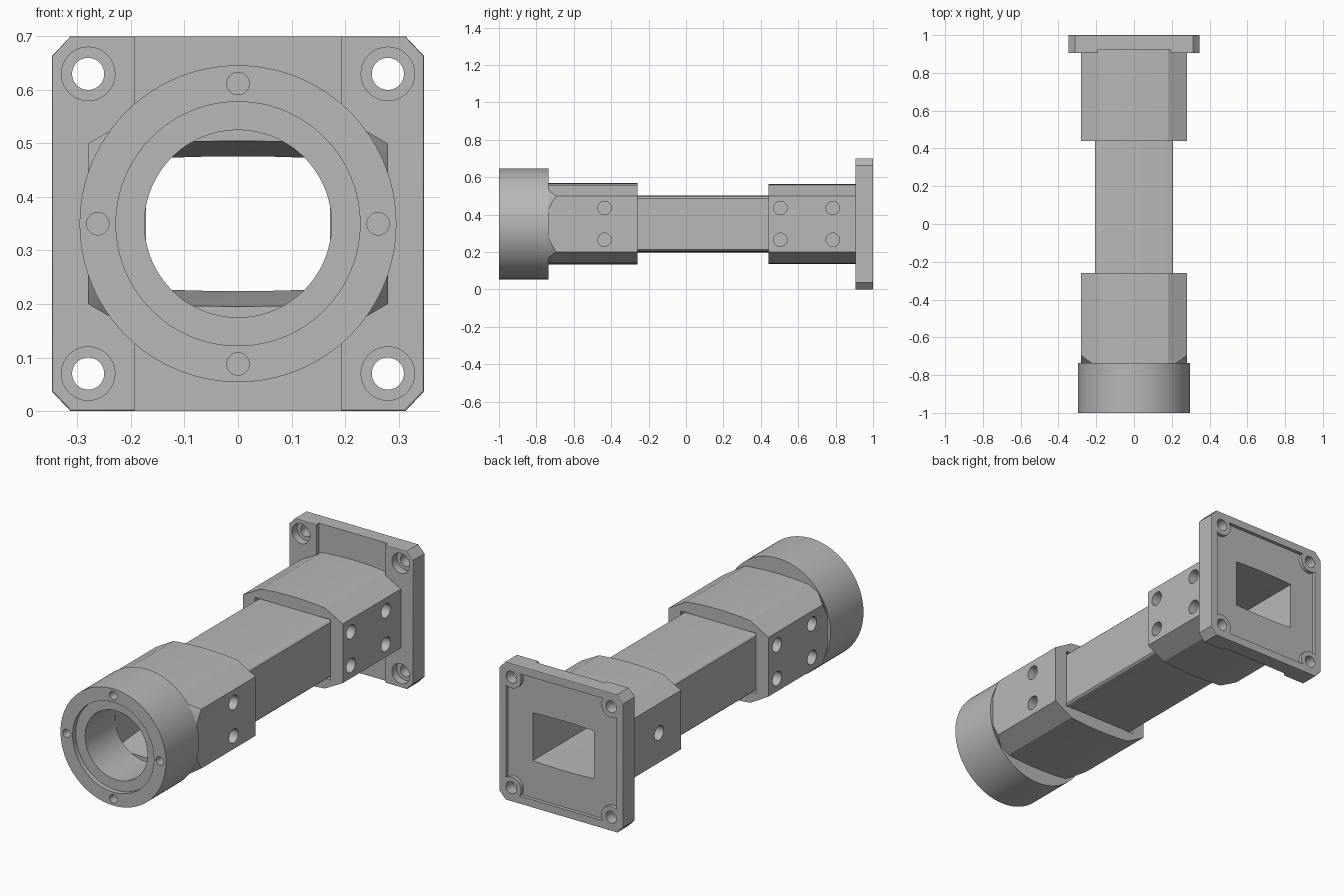
import bpy, bmesh, math
from mathutils import Matrix

if "Cube" in bpy.data.objects:
    bpy.data.objects.remove(bpy.data.objects["Cube"])

AXIS = 0.35   # height of the long axis
grey = bpy.data.materials.new("machined_grey")
grey.use_nodes = True
grey.diffuse_color = (0.48, 0.48, 0.48, 1)
grey.node_tree.nodes["Principled BSDF"].inputs["Base Color"].default_value = grey.diffuse_color


def make(name, bm):
    bmesh.ops.recalc_face_normals(bm, faces=bm.faces)
    mesh = bpy.data.meshes.new(name)
    bm.to_mesh(mesh)
    bm.free()
    mesh.materials.append(grey)
    ob = bpy.data.objects.new(name, mesh)
    bpy.context.collection.objects.link(ob)
    return ob


def loft(name, stations):
    """Skin closed (x, z) outlines placed along y, with z measured from the axis."""
    bm = bmesh.new()
    rings = [[bm.verts.new((x, y, z + AXIS)) for x, z in outline] for y, outline in stations]
    n = len(rings[0])
    for a, b in zip(rings, rings[1:]):
        for i in range(n):
            bm.faces.new((a[i], a[(i + 1) % n], b[(i + 1) % n], b[i]))
    bm.faces.new(rings[0])
    bm.faces.new(rings[-1])
    return make(name, bm)


def prism(name, outline, y0, y1):
    return loft(name, [(y0, outline), (y1, outline)])


def crowned(corners, crown, steps=12):
    """Symmetric outline: side corners from low to high, then a gently arched top."""
    sx, sz = corners[-1]
    arch = []
    for i in range(1, steps):
        t = 1 - 2 * i / steps
        arch.append((sx * t, sz + (crown - sz) * (1 - t * t)))
    top = list(corners) + arch + [(-x, z) for x, z in reversed(corners)]
    return top + [(-x, -z) for x, z in top]


def rect(w, h):
    return [(w, -h), (w, h), (-w, h), (-w, -h)]


def rod(name, r, start, end, x=0, z=0, r2=None, along_x=False, y=0, segs=64):
    """Cylinder or cone along y, or along x at a given y."""
    bm = bmesh.new()
    bmesh.ops.create_cone(bm, cap_ends=True, segments=segs, radius1=r,
                          radius2=r if r2 is None else r2, depth=abs(end - start))
    mid = (start + end) / 2
    if along_x:
        turn, pos = Matrix.Rotation(math.pi / 2, 4, 'Y'), (mid, y, z + AXIS)
    else:
        turn, pos = Matrix.Rotation(-math.pi / 2, 4, 'X'), (x, mid, z + AXIS)
    bm.transform(Matrix.Translation(pos) @ turn)
    return make(name, bm)


def combine(ob, tools, operation='DIFFERENCE'):
    for tool in tools:
        mod = ob.modifiers.new("cut", 'BOOLEAN')
        mod.operation, mod.solver, mod.object = operation, 'EXACT', tool
        bpy.context.view_layer.objects.active = ob
        bpy.ops.object.modifier_apply(modifier=mod.name)
        bpy.data.objects.remove(tool)


def duct():
    """Inner passage, tapering down behind the round collar."""
    def section(h):
        return crowned([(0.172, h - 0.005)], h)
    return loft("duct_cutter", [(-0.8, section(0.16)), (-0.68, section(0.15)),
                                (-0.42, section(0.126)), (1.1, section(0.126))])


def side_holes(side, spots):
    return [rod("hole_cutter", 0.036, side * 0.215, side * 0.35, along_x=True, y=y, z=z, segs=32)
            for y, z in spots]


def pairs(*ys):
    return [(y, z) for y in ys for z in (-0.085, 0.085)]


# Round collar with stepped bore and four face holes
collar = rod("round_collar", 0.296, -1.0, -0.735, segs=96)
cuts = [rod("bore_cutter", 0.175, -1.1, -0.6, segs=96),
        rod("step_cutter", 0.228, -1.1, -0.975, segs=96)]
for k in range(4):
    a = k * math.pi / 2
    cuts.append(rod("hole_cutter", 0.021, -1.1, -0.92, 0.262 * math.cos(a),
                    0.262 * math.sin(a), segs=32))
combine(collar, cuts)

# Front sleeve, turned to a cone where it meets the collar
front = prism("front_sleeve", crowned([(0.28, 0.15), (0.18, 0.208)], 0.218), -0.735, -0.26)
combine(front, [rod("cone_cutter", 0.289, -0.736, 0.0, r2=0.289 + 0.5)], 'INTERSECT')
combine(front, [duct(), prism("pocket_cutter", rect(0.212, 0.153), -0.32, -0.2)]
        + side_holes(1, pairs(-0.435)) + side_holes(-1, pairs(-0.33, -0.61)))

# Middle tube with softened corners
tube = prism("middle_tube", crowned([(0.207, 0.136), (0.2, 0.143), (0.182, 0.148)], 0.152),
             -0.36, 0.54)
combine(tube, [duct()])

# Rear sleeve
rear = prism("rear_sleeve", crowned([(0.28, 0.15), (0.18, 0.204)], 0.214), 0.44, 0.93)
combine(rear, [duct(), prism("pocket_cutter", rect(0.212, 0.153), 0.4, 0.5)]
        + side_holes(1, pairs(0.505, 0.785)) + side_holes(-1, [(0.615, 0)]))

# Square end flange: chamfered plate, front channel, rear recess, bolt holes
E, C = 0.348, 0.313
flange = prism("end_flange", [(E, -C), (E, C), (C, 0.35), (-C, 0.35),
                              (-E, C), (-E, -C), (-C, -0.35), (C, -0.35)], 0.905, 1.0)
edge = flange.modifiers.new("edge", 'BEVEL')
edge.width, edge.segments, edge.limit_method = 0.004, 2, 'ANGLE'
edge.angle_limit = math.radians(60)
bpy.context.view_layer.objects.active = flange
bpy.ops.object.modifier_apply(modifier="edge")

bolts = [(x, z) for x in (-0.28, 0.28) for z in (-0.28, 0.28)]
recess = prism("recess_cutter", rect(0.31, 0.31), 0.982, 1.1)
combine(recess, [rod("boss_cutter", 0.055, 0.9, 1.2, x, z) for x, z in bolts])
cuts = [prism("channel_cutter", rect(0.193, 0.5), 0.8, 0.925), recess, duct()]
for x, z in bolts:
    cuts.append(rod("bolt_cutter", 0.03, 0.8, 1.1, x, z, segs=48))
    cuts.append(rod("counterbore_cutter", 0.05, 0.8, 0.945, x, z, segs=48))
combine(flange, cuts)

# Smooth the round surfaces, keep machined edges crisp
for ob in (collar, front, tube, rear, flange):
    bpy.ops.object.select_all(action='DESELECT')
    ob.select_set(True)
    bpy.context.view_layer.objects.active = ob
    bpy.ops.object.shade_smooth_by_angle(angle=math.radians(20))
